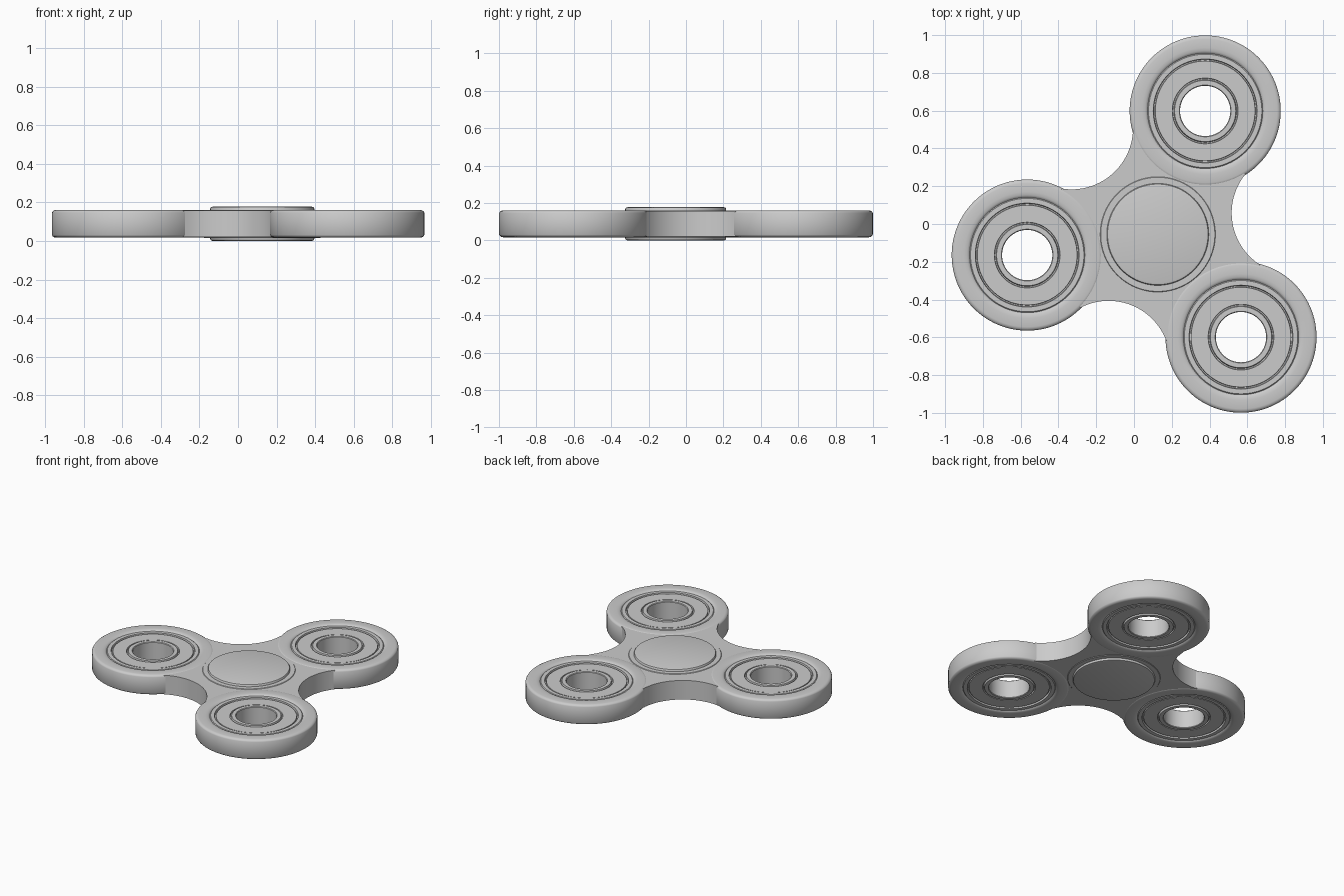
import bpy, bmesh
from math import sin, cos, pi, radians

if "Cube" in bpy.data.objects:
    bpy.data.objects.remove(bpy.data.objects["Cube"])

CX, CY, MID = 0.126, -0.055, 0.089   # hub centre and mid-height
ARM, LOBE_R = 0.70, 0.40             # hub-to-lobe distance, lobe radius
LOBE_ANGLES = [radians(a) for a in (69, 189, 309)]


def finish(name, bm):
    bmesh.ops.remove_doubles(bm, verts=bm.verts, dist=1e-5)
    bmesh.ops.recalc_face_normals(bm, faces=bm.faces)
    mesh = bpy.data.meshes.new(name)
    bm.to_mesh(mesh)
    bm.free()
    ob = bpy.data.objects.new(name, mesh)
    bpy.context.collection.objects.link(ob)
    bpy.ops.object.select_all(action='DESELECT')
    ob.select_set(True)
    bpy.context.view_layer.objects.active = ob
    bpy.ops.object.shade_smooth_by_angle(angle=radians(30))
    return ob


def lathe(name, half, centre, steps=96):
    """Revolve an upper half profile (radius, height), mirrored below mid-height."""
    profile = half + [(r, -z) for r, z in reversed(half)]
    closed = half[0][0] > 0
    bm = bmesh.new()
    rings = [[bm.verts.new((centre[0] + r * cos(2 * pi * i / steps),
                            centre[1] + r * sin(2 * pi * i / steps), MID + z))
              for i in range(steps)] for r, z in profile]
    for k in range(len(rings) if closed else len(rings) - 1):
        a, b = rings[k], rings[(k + 1) % len(rings)]
        for i in range(steps):
            j = (i + 1) % steps
            bm.faces.new((a[i], a[j], b[j], b[i]))
    return finish(name, bm)


# Half profiles
rim = [(0.304, 0.060), (0.309, 0.066), (0.318, 0.0705), (0.335, 0.072),
       (0.380, 0.072), (0.388, 0.070), (0.396, 0.065), (LOBE_R, 0.058)]
bearing = [(0.133, 0.062), (0.137, 0.066), (0.162, 0.066), (0.166, 0.052),
           (0.172, 0.052), (0.174, 0.062), (0.264, 0.062), (0.266, 0.052),
           (0.272, 0.052), (0.275, 0.066), (0.300, 0.066), (0.306, 0.060)]
hub = [(0, 0.0725), (0.302, 0.0725), (0.305, 0.069)]
cap = [(0, 0.089), (0.256, 0.089), (0.266, 0.086), (0.270, 0.079)]

# Three lobes, each a rounded rim holding a grooved bearing
for n, a in enumerate(LOBE_ANGLES, 1):
    c = (CX + ARM * cos(a), CY + ARM * sin(a))
    lathe(f"lobe_rim_{n}", rim, c)
    lathe(f"lobe_bearing_{n}", bearing, c)

# Central hub and finger caps
lathe("hub_ring", hub, (CX, CY))
lathe("finger_cap", cap, (CX, CY))

# Web: concave arcs between lobes, closed by arcs hidden inside the rims
outline = []
for a in LOBE_ANGLES:
    m = a - pi / 3
    mx, my = CX + 0.726 * cos(m), CY + 0.726 * sin(m)
    for i in range(25):
        t = m + pi + radians(48) * (1 - i / 12)
        outline.append((mx + 0.326 * cos(t), my + 0.326 * sin(t)))
    lx, ly = CX + ARM * cos(a), CY + ARM * sin(a)
    for i in range(25):
        t = a + pi + radians(54) * (1 - i / 12)
        outline.append((lx + 0.36 * cos(t), ly + 0.36 * sin(t)))
bm = bmesh.new()
face = bm.faces.new([bm.verts.new((x, y, MID - 0.069)) for x, y in outline])
ext = bmesh.ops.extrude_face_region(bm, geom=[face], use_keep_orig=True)
bmesh.ops.translate(bm, vec=(0, 0, 0.138),
                    verts=[v for v in ext["geom"] if isinstance(v, bmesh.types.BMVert)])
web = finish("web", bm)
